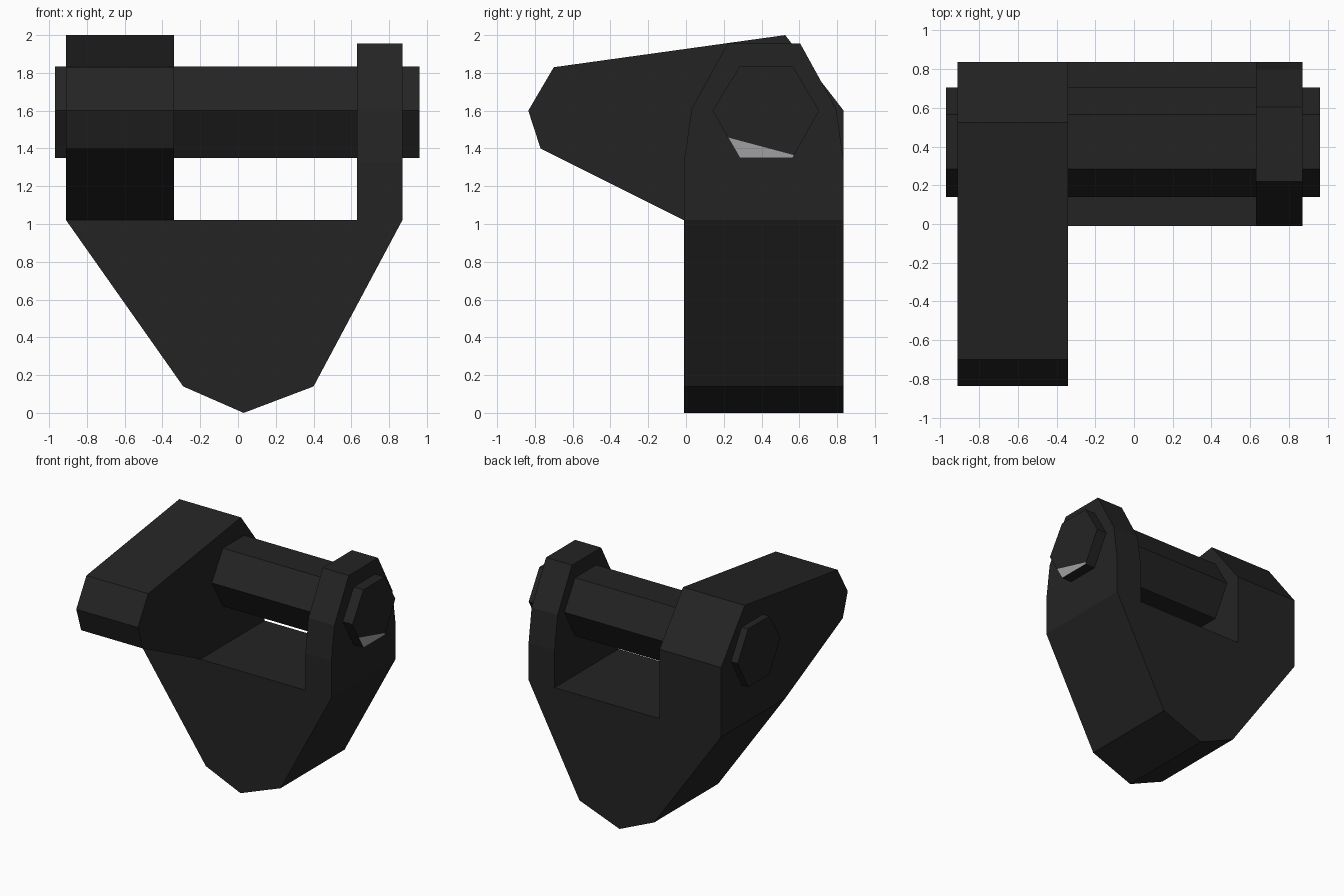
import bpy, bmesh
from mathutils import Vector

if "Cube" in bpy.data.objects:
    bpy.data.objects.remove(bpy.data.objects["Cube"])


def material(name, rgb):
    m = bpy.data.materials.new(name)
    m.diffuse_color = (*rgb, 1)
    m.use_nodes = True
    m.node_tree.nodes["Principled BSDF"].inputs["Base Color"].default_value = m.diffuse_color
    return m


black = material("matte black", (0.0175, 0.0175, 0.0175))
grey = material("light grey", (0.35, 0.35, 0.36))


def prism(name, profile, axis, lo, hi, paint=None):
    """Extrude a 2D outline along x (outline is y,z) or y (outline is x,z)."""
    bm = bmesh.new()
    place = (lambda a, b: (lo, a, b)) if axis == "x" else (lambda a, b: (a, lo, b))
    face = bm.faces.new([bm.verts.new(place(a, b)) for a, b in profile])
    out = bmesh.ops.extrude_face_region(bm, geom=[face])
    offset = Vector((hi - lo, 0, 0) if axis == "x" else (0, hi - lo, 0))
    moved = [g for g in out["geom"] if isinstance(g, bmesh.types.BMVert)]
    bmesh.ops.translate(bm, verts=moved, vec=offset)
    if not any(len(e.link_faces) == 1 for e in bm.edges):
        pass
    else:
        bmesh.ops.holes_fill(bm, edges=bm.edges[:])
    bmesh.ops.recalc_face_normals(bm, faces=bm.faces[:])
    if paint:
        paint(bm)
    me = bpy.data.meshes.new(name)
    bm.to_mesh(me)
    bm.free()
    me.materials.append(black)
    me.materials.append(grey)
    ob = bpy.data.objects.new(name, me)
    bpy.context.collection.objects.link(ob)
    return ob


# Tapered body below the pin
prism("body", [(-0.91, 1.02), (-0.29, 0.14), (0.03, 0), (0.4, 0.14), (0.87, 1.02)],
      "y", -0.01, 0.835)

# Wide arm reaching forward on the left
prism("long_arm", [(-0.01, 1.02), (-0.77, 1.40), (-0.835, 1.60), (-0.70, 1.83),
                   (0.525, 2.0), (0.835, 1.6), (0.835, 1.02)], "x", -0.91, -0.34)

# Narrow rounded lug on the right
prism("lug", [(-0.01, 1.02), (-0.01, 1.33), (0.03, 1.61), (0.22, 1.955),
              (0.605, 1.955), (0.795, 1.61), (0.835, 1.33), (0.835, 1.02)],
      "x", 0.63, 0.87)


# Worn grey sliver at the bottom of the pin's right end
def paint_sliver(bm):
    cap = max(bm.faces, key=lambda f: f.calc_center_median().x)
    normal = Vector((0, 0.095, 0.355)).normalized()
    point = Vector((0.96, 0.215, 1.46))
    bmesh.ops.bisect_plane(bm, geom=[cap, *cap.edges, *cap.verts],
                           plane_co=point, plane_no=normal)
    for f in bm.faces:
        c = f.calc_center_median()
        if c.x > 0.95 and (c - point).dot(normal) < 0:
            f.material_index = 1


# Hexagonal pin through both sides
prism("pin", [(0.14, 1.6), (0.285, 1.835), (0.565, 1.835), (0.705, 1.6),
              (0.565, 1.35), (0.285, 1.35)], "x", -0.97, 0.96, paint_sliver)
